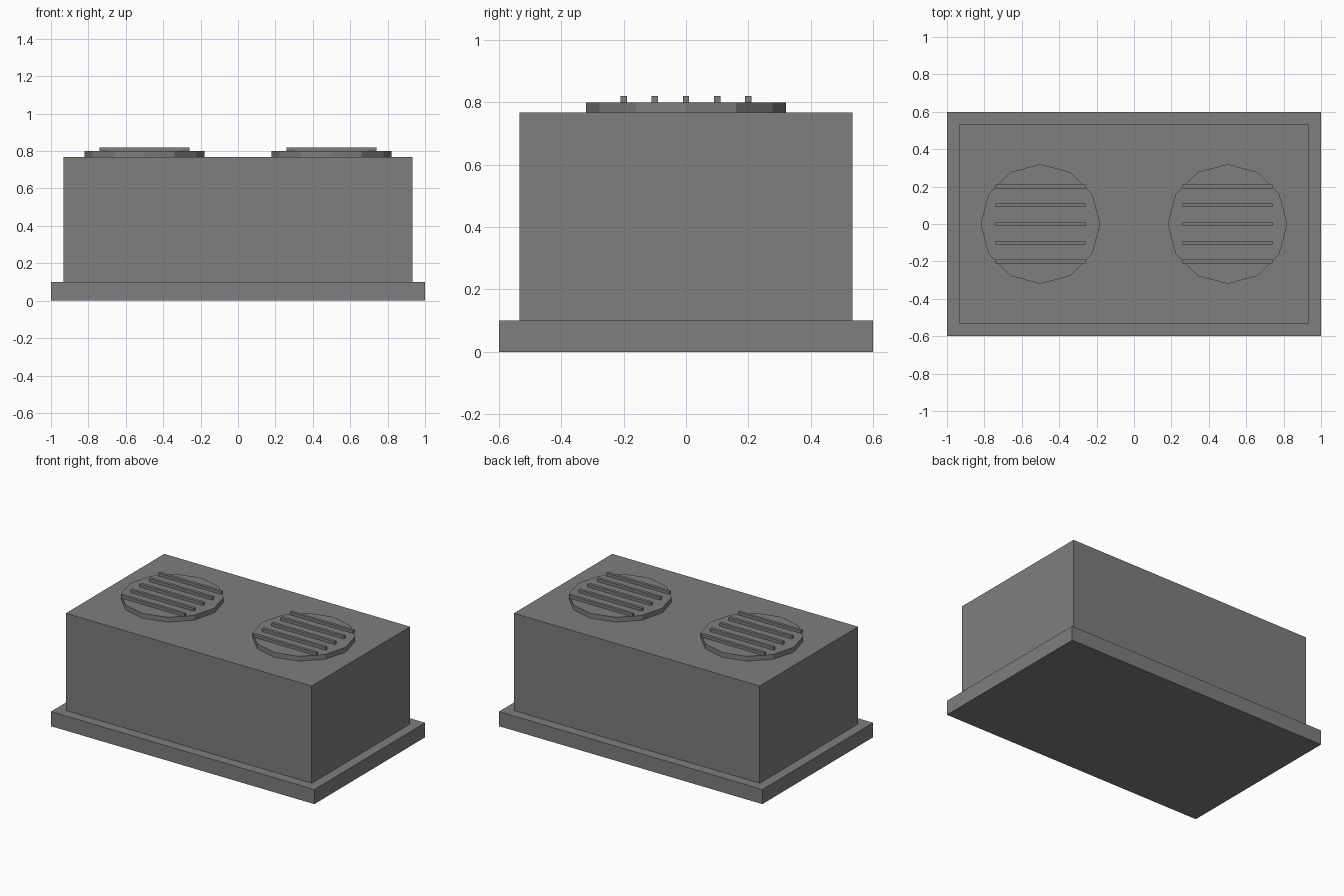
import bpy

old = bpy.data.objects.get("Cube")
if old:
    bpy.data.objects.remove(old, do_unlink=True)

# Single painted metal colour
grey = bpy.data.materials.new("mid_grey")
grey.use_nodes = True
colour = (0.21, 0.21, 0.21, 1)
grey.diffuse_color = colour
grey.node_tree.nodes["Principled BSDF"].inputs["Base Color"].default_value = colour


def finish(name):
    obj = bpy.context.object
    obj.name = name
    obj.data.materials.append(grey)
    return obj


def box(name, x, y, bottom, top, width, depth):
    bpy.ops.mesh.primitive_cube_add(size=1, location=(x, y, (bottom + top) / 2))
    obj = finish(name)
    obj.scale = (width, depth, top - bottom)
    bpy.ops.object.transform_apply(location=False, rotation=False, scale=True)
    return obj


BASE_TOP, BODY_TOP, VENT_TOP, SLAT_TOP = 0.1, 0.767, 0.8, 0.82

# Base plinth and main housing
box("base_plate", 0, 0, 0, BASE_TOP, 2, 1.2)
box("housing", 0, 0, BASE_TOP, BODY_TOP, 1.867, 1.067)

# Two round vents, each with five slats
for side, x in (("right", -0.5), ("left", 0.5)):
    bpy.ops.mesh.primitive_cylinder_add(
        vertices=12, radius=0.32, depth=VENT_TOP - BODY_TOP,
        location=(x, 0, (BODY_TOP + VENT_TOP) / 2))
    finish(f"{side}_vent")
    for i in range(5):
        box(f"{side}_slat_{i + 1}", x, (i - 2) * 0.1, VENT_TOP, SLAT_TOP, 0.48, 0.02)
